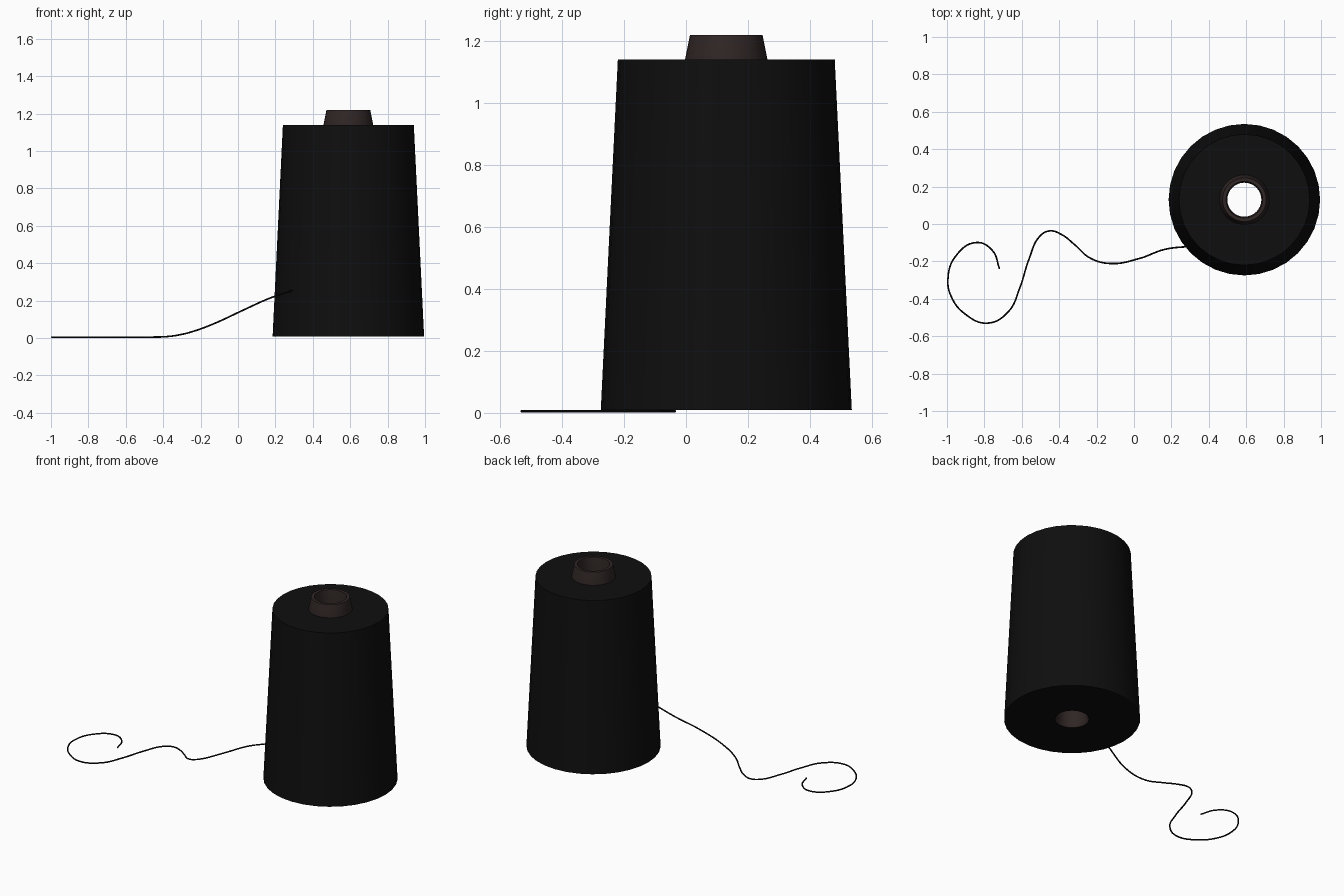
import bpy, bmesh, math

if "Cube" in bpy.data.objects:
    bpy.data.objects.remove(bpy.data.objects["Cube"])

CX, CY, SIDES = 0.59, 0.13, 32


def material(name, rgb):
    m = bpy.data.materials.new(name)
    m.diffuse_color = (*rgb, 1)
    m.use_nodes = True
    m.node_tree.nodes["Principled BSDF"].inputs["Base Color"].default_value = m.diffuse_color
    return m


black = material("black thread", (0.0045, 0.0045, 0.0045))
brown = material("dark brown card", (0.030, 0.020, 0.019))


def lathe(name, profile, mat):
    """Revolve a closed (radius, z) profile about the spool axis."""
    bm = bmesh.new()
    rings = []
    for i in range(SIDES):
        a = 2 * math.pi * i / SIDES
        rings.append([bm.verts.new((r * math.cos(a), r * math.sin(a), z))
                      for r, z in profile])
    n = len(profile)
    for i in range(SIDES):
        p, q = rings[i], rings[(i + 1) % SIDES]
        for j in range(n):
            k = (j + 1) % n
            bm.faces.new((p[j], q[j], q[k], p[k]))
    bmesh.ops.recalc_face_normals(bm, faces=bm.faces)
    me = bpy.data.meshes.new(name)
    bm.to_mesh(me)
    bm.free()
    me.materials.append(mat)
    ob = bpy.data.objects.new(name, me)
    ob.location = (CX, CY, 0)
    bpy.context.collection.objects.link(ob)
    finish(ob)
    return ob


def finish(ob):
    bpy.ops.object.select_all(action='DESELECT')
    ob.select_set(True)
    bpy.context.view_layer.objects.active = ob
    if ob.type == 'CURVE':
        bpy.ops.object.convert(target='MESH')
    bpy.ops.object.shade_smooth_by_angle(angle=math.radians(30))


# Wound thread body
lathe("wound_thread", [(0.101, 0.009), (0.405, 0.009), (0.35, 1.14), (0.12, 1.14)], black)

# Hollow tapered core tube
lathe("core_tube", [(0.1005, 0.010), (0.133, 1.14), (0.117, 1.22), (0.098, 1.22),
                    (0.091, 1.14), (0.091, 0.03)], brown)

# Loose thread tail
path = [(0.30, -0.119, 0.258), (0.163, -0.136, 0.21), (0.03, -0.184, 0.15),
        (-0.13, -0.211, 0.076), (-0.238, -0.18, 0.036), (-0.318, -0.11, 0.016),
        (-0.388, -0.056, 0.007), (-0.452, -0.037, 0.005), (-0.505, -0.067, 0.005),
        (-0.56, -0.184, 0.005), (-0.612, -0.345, 0.005), (-0.671, -0.468, 0.005),
        (-0.783, -0.53, 0.005), (-0.906, -0.479, 0.005), (-0.977, -0.388, 0.005),
        (-0.995, -0.297, 0.005), (-0.955, -0.174, 0.005), (-0.842, -0.099, 0.005),
        (-0.757, -0.142, 0.005), (-0.719, -0.24, 0.005)]
cu = bpy.data.curves.new("loose_thread", 'CURVE')
cu.dimensions = '3D'
cu.bevel_depth = 0.0045
cu.bevel_resolution = 2
cu.resolution_u = 8
cu.use_fill_caps = True
sp = cu.splines.new('BEZIER')
sp.bezier_points.add(len(path) - 1)
for bp, co in zip(sp.bezier_points, path):
    bp.co = co
    bp.handle_left_type = bp.handle_right_type = 'AUTO'
cu.materials.append(black)
tail = bpy.data.objects.new("loose_thread", cu)
bpy.context.collection.objects.link(tail)
finish(tail)
